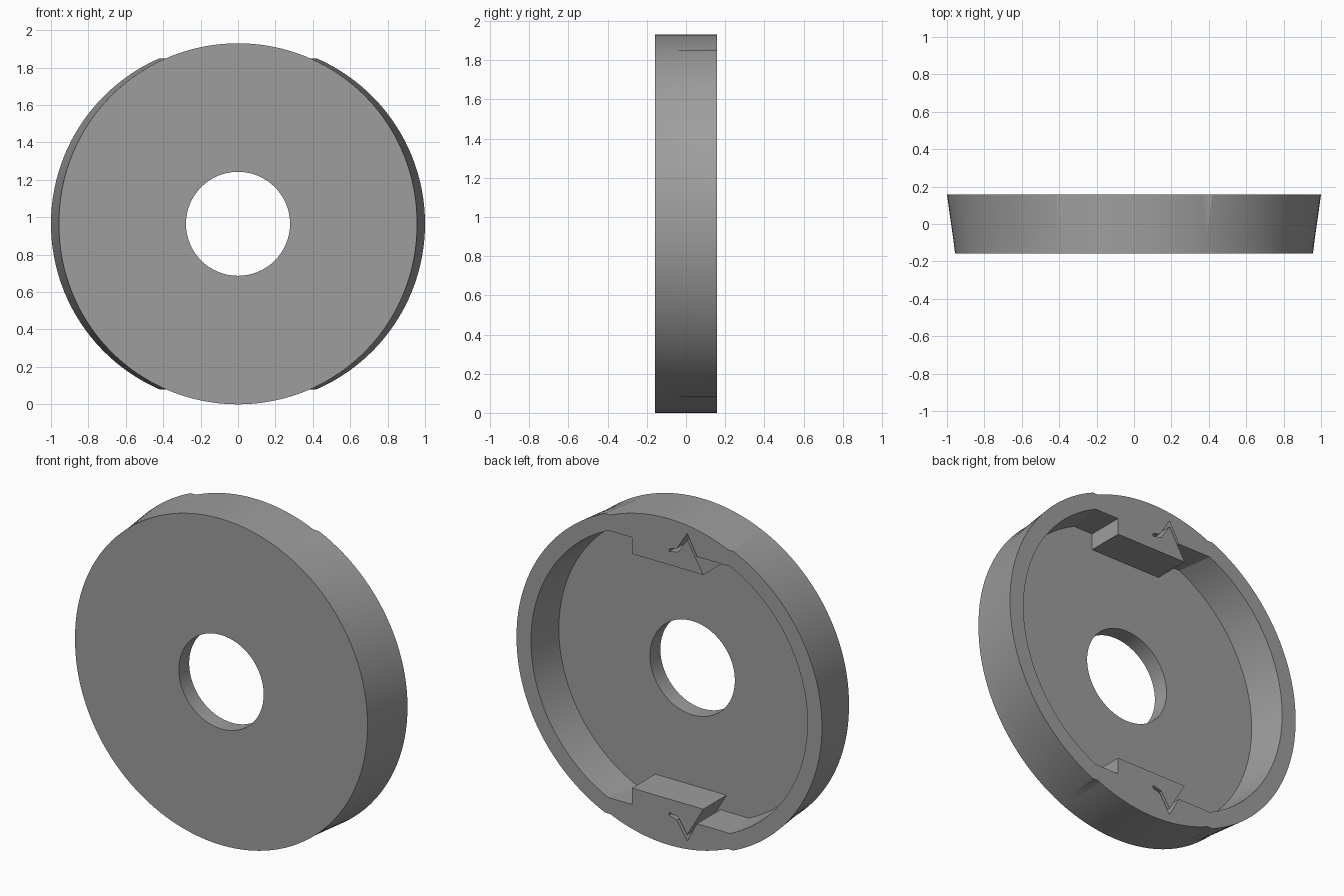
import bpy, bmesh, math

if "Cube" in bpy.data.objects:
    bpy.data.objects.remove(bpy.data.objects["Cube"])

CZ = 0.965            # height of the disc centre
FRONT, BACK = -0.157, 0.157
FLOOR = -0.06         # recess floor
NEUTRAL = -0.09       # depth where the flanks meet the round profile


def shift(y):
    """Sideways flare of the flanks, growing towards the back."""
    slope = 0.035 / (BACK - NEUTRAL) if y > NEUTRAL else 0.008 / (NEUTRAL - FRONT)
    return slope * (y - NEUTRAL)


def arc(r, a0, a1, n):
    return [(r * math.cos(a0 + (a1 - a0) * i / n), r * math.sin(a0 + (a1 - a0) * i / n))
            for i in range(n + 1)]


def outline(r, flat, top, n=48):
    """Closed outline of (x, z, flare sign): right flank, top, left flank, mirrored top."""
    t = math.asin(flat / r)
    right = [(x, z, 1) for x, z in arc(r, -t, t, n)]
    left = [(x, z, -1) for x, z in arc(r, math.pi - t, math.pi + t, n)]
    upper = [(x, z, 0) for x, z in top]
    lower = [(x, -z, 0) for x, z in reversed(top)]
    return right + upper + left + lower


def loft(name, points, depths, flat=1.0):
    """Solid through the outline at each depth; inward flare fades out at the flank ends."""
    bm = bmesh.new()
    rings = []
    for y in depths:
        d = shift(y)
        rings.append([bm.verts.new((x + s * d * (1 - abs(z) / flat if d < 0 else 1), y, CZ + z))
                      for x, z, s in points])
    n = len(points)
    for a, b in zip(rings, rings[1:]):
        for i in range(n):
            j = (i + 1) % n
            bm.faces.new((a[i], a[j], b[j], b[i]))
    bm.faces.new(rings[0])
    bm.faces.new(rings[-1])
    bmesh.ops.remove_doubles(bm, verts=bm.verts[:], dist=1e-5)
    bmesh.ops.recalc_face_normals(bm, faces=bm.faces[:])
    mesh = bpy.data.meshes.new(name)
    bm.to_mesh(mesh)
    bm.free()
    ob = bpy.data.objects.new(name, mesh)
    bpy.context.collection.objects.link(ob)
    return ob


# disc body: flared flanks with a straight round segment at top and bottom
t = math.asin(0.885 / 0.965)
body = loft("disc_cover", outline(0.965, 0.885, arc(0.965, t, math.pi - t, 28)),
            (FRONT, NEUTRAL, BACK), 0.885)

# recess, leaving a block with a hooked slit at top and bottom
block = [(0.243, 0.79), (0.243, 0.693), (-0.223, 0.693), (-0.118, 0.873), (-0.06, 0.785),
         (0.0, 0.772), (0.0, 0.788), (-0.05, 0.803), (-0.118, 0.91), (-0.182, 0.79)]
recess = loft("recess_cutter", outline(0.87, 0.79, block), (FLOOR, 0.25))

# centre hole
hole = loft("hole_cutter", [(x, z, 0) for x, z in arc(0.278, 0, 2 * math.pi, 64)[:-1]], (-0.3, 0.3))

bpy.context.view_layer.objects.active = body
body.select_set(True)
for cutter in (recess, hole):
    cutter.hide_render = True
    mod = body.modifiers.new("cut", 'BOOLEAN')
    mod.operation = 'DIFFERENCE'
    mod.solver = 'EXACT'
    mod.object = cutter
    bpy.ops.object.modifier_apply(modifier=mod.name)
    bpy.data.objects.remove(cutter)

mat = bpy.data.materials.new("mid_grey")
mat.diffuse_color = (0.34, 0.34, 0.34, 1)
mat.use_nodes = True
mat.node_tree.nodes["Principled BSDF"].inputs["Base Color"].default_value = mat.diffuse_color
body.data.materials.clear()
body.data.materials.append(mat)
bpy.ops.object.shade_smooth_by_angle(angle=math.radians(25))
